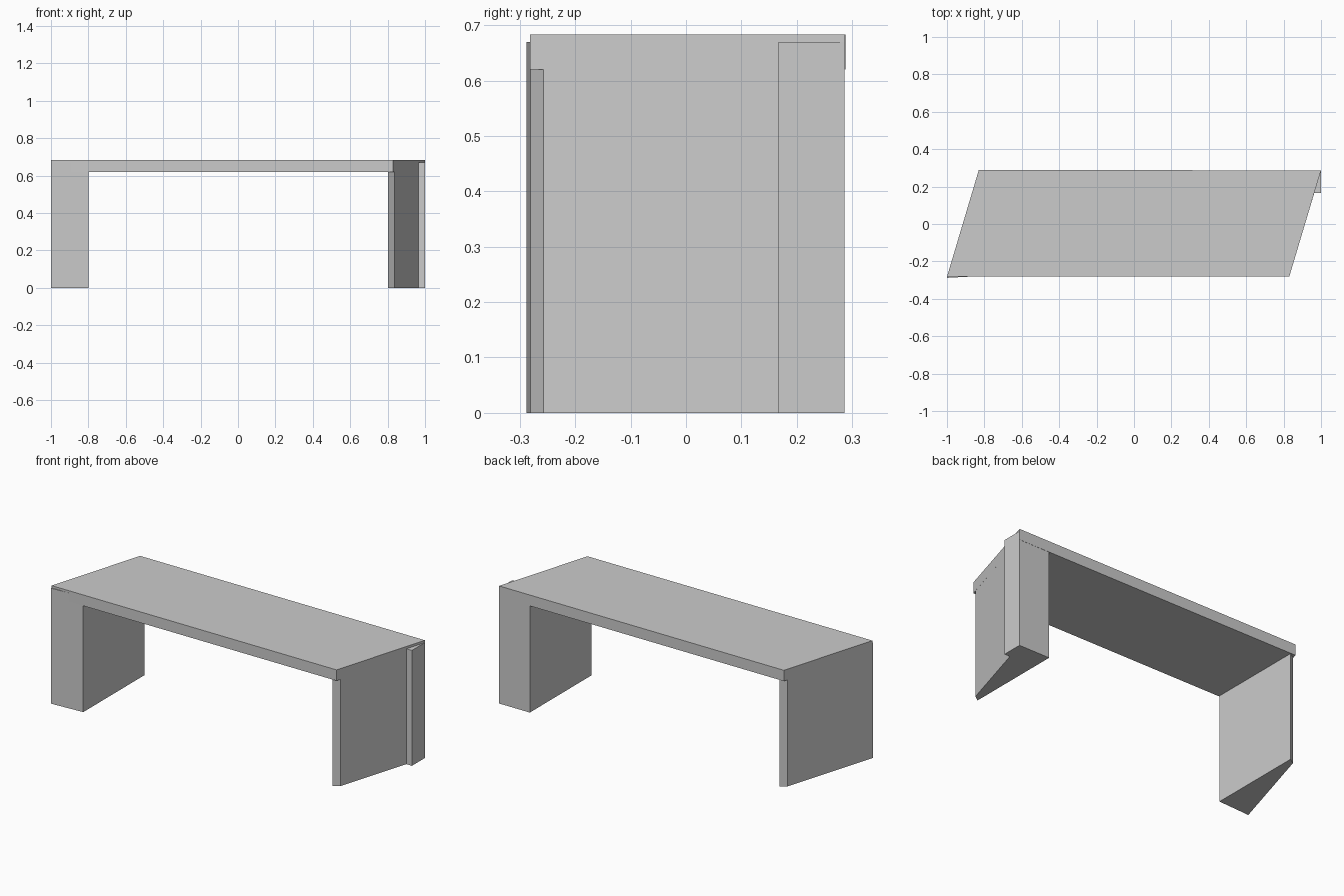
import bpy, bmesh

if "Cube" in bpy.data.objects:
    bpy.data.objects.remove(bpy.data.objects["Cube"])


def prism(name, outline, z0, z1):
    """Extrude a counter-clockwise floor outline from z0 to z1."""
    bm = bmesh.new()
    base = bm.faces.new([bm.verts.new((x, y, z0)) for x, y in outline])
    top = bmesh.ops.extrude_face_region(bm, geom=[base])
    verts = [g for g in top["geom"] if isinstance(g, bmesh.types.BMVert)]
    bmesh.ops.translate(bm, verts=verts, vec=(0, 0, z1 - z0))
    bmesh.ops.recalc_face_normals(bm, faces=bm.faces)
    mesh = bpy.data.meshes.new(name)
    bm.to_mesh(mesh)
    bm.free()
    obj = bpy.data.objects.new(name, mesh)
    bpy.context.collection.objects.link(obj)
    return obj


# Slanted bench top
prism("bench_top", [(-1, -0.282), (0.83, -0.282), (1, 0.287), (-0.83, 0.288)],
      0.62, 0.683)

# Wedge-shaped legs with blunt narrow ends
prism("left_leg", [(-1, -0.288), (-0.8, -0.277), (-0.8, 0.284),
                   (-0.835, 0.262)], 0, 0.67)
prism("right_leg", [(0.803, -0.281), (0.837, -0.257), (1, 0.286),
                    (0.803, 0.286)], 0, 0.67)

# Upright block on the outer back corner of the right leg
prism("corner_block", [(0.963, 0.167), (1, 0.167), (1, 0.286),
                       (0.963, 0.286)], 0, 0.67)
